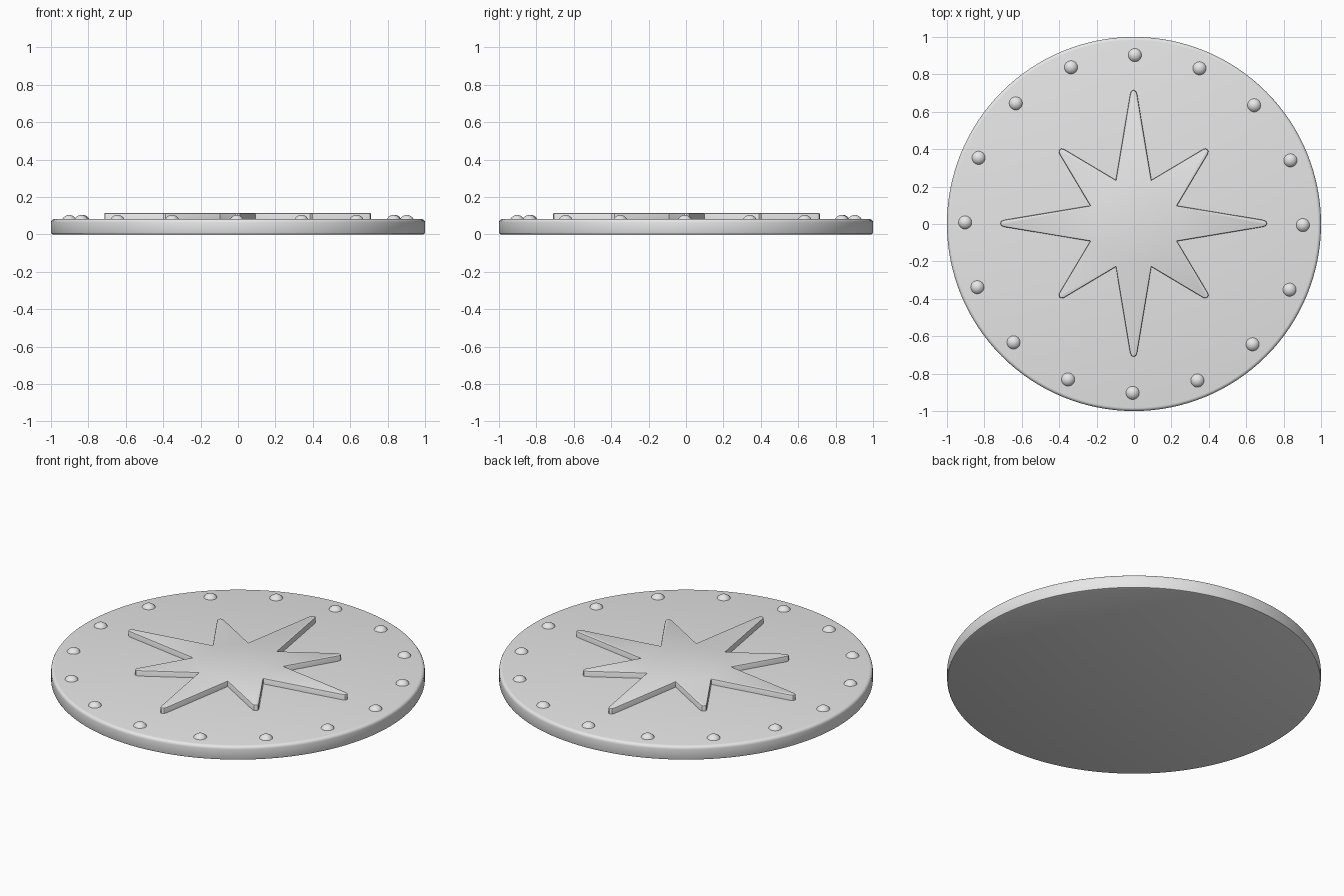
import bpy, bmesh, math
from mathutils import Matrix, Vector

if "Cube" in bpy.data.objects:
    bpy.data.objects.remove(bpy.data.objects["Cube"])

TOP = 0.082  # height of the disc's upper face


def material(name, rgb):
    m = bpy.data.materials.new(name)
    m.diffuse_color = (*rgb, 1.0)
    m.use_nodes = True
    m.node_tree.nodes["Principled BSDF"].inputs["Base Color"].default_value = m.diffuse_color
    return m


GREY = material("light_grey", (0.8, 0.8, 0.8))


def add_object(name, bm, angle=35):
    bmesh.ops.recalc_face_normals(bm, faces=bm.faces)
    mesh = bpy.data.meshes.new(name)
    bm.to_mesh(mesh)
    bm.free()
    mesh.materials.append(GREY)
    ob = bpy.data.objects.new(name, mesh)
    bpy.context.collection.objects.link(ob)
    bpy.ops.object.select_all(action='DESELECT')
    ob.select_set(True)
    bpy.context.view_layer.objects.active = ob
    bpy.ops.object.shade_smooth_by_angle(angle=math.radians(angle))
    return ob


def bevel_rims(bm, heights, offset, segments):
    # Round only the horizontal edges lying at the given heights
    edges = [e for e in bm.edges
             if any(all(abs(v.co.z - h) < 1e-4 for v in e.verts) for h in heights)]
    bmesh.ops.bevel(bm, geom=edges, offset=offset, segments=segments,
                    profile=0.5, affect='EDGES', clamp_overlap=False)


# Round base disc with softened rims
bm = bmesh.new()
bmesh.ops.create_cone(bm, cap_ends=True, segments=128, radius1=1, radius2=1, depth=TOP,
                      matrix=Matrix.Translation((0, 0, TOP / 2)))
bevel_rims(bm, [TOP], 0.018, 4)
bevel_rims(bm, [0], 0.01, 2)
add_object("base_disc", bm)

# Raised eight-pointed star: one quarter of the outline, turned four times
quarter = [(0.713, 0), (0.708, 0.012), (0.69, 0.019), (0.232, 0.095),
           (0.397, 0.372), (0.400, 0.386), (0.395, 0.395), (0.386, 0.400), (0.372, 0.397),
           (0.095, 0.232), (0.019, 0.69), (0.012, 0.708)]
bm = bmesh.new()
outline = []
for k in range(4):
    turn = Matrix.Rotation(k * math.pi / 2, 3, 'Z')
    for x, y in quarter:
        outline.append(bm.verts.new(turn @ Vector((x, y, 0.06)) + Vector((-0.002, 0.003, 0))))
base = bm.faces.new(outline)
raised = bmesh.ops.extrude_face_region(bm, geom=[base], use_keep_orig=True)
bmesh.ops.translate(bm, vec=(0, 0, 0.055),
                    verts=[g for g in raised["geom"] if isinstance(g, bmesh.types.BMVert)])
bevel_rims(bm, [0.115], 0.007, 2)
add_object("star", bm)

# Ring of domed rivets
for i in range(16):
    a = math.radians(89.7 - 22.52 * i)
    bm = bmesh.new()
    bmesh.ops.create_uvsphere(bm, u_segments=24, v_segments=16, radius=0.04)
    bmesh.ops.bisect_plane(bm, geom=bm.verts[:] + bm.edges[:] + bm.faces[:],
                           plane_co=(0, 0, 0), plane_no=(0, 0, -1), clear_outer=True)
    bmesh.ops.translate(bm, verts=bm.verts,
                        vec=(0.903 * math.cos(a), 0.903 * math.sin(a), 0.064))
    add_object(f"rivet_{i + 1}", bm, 60)
